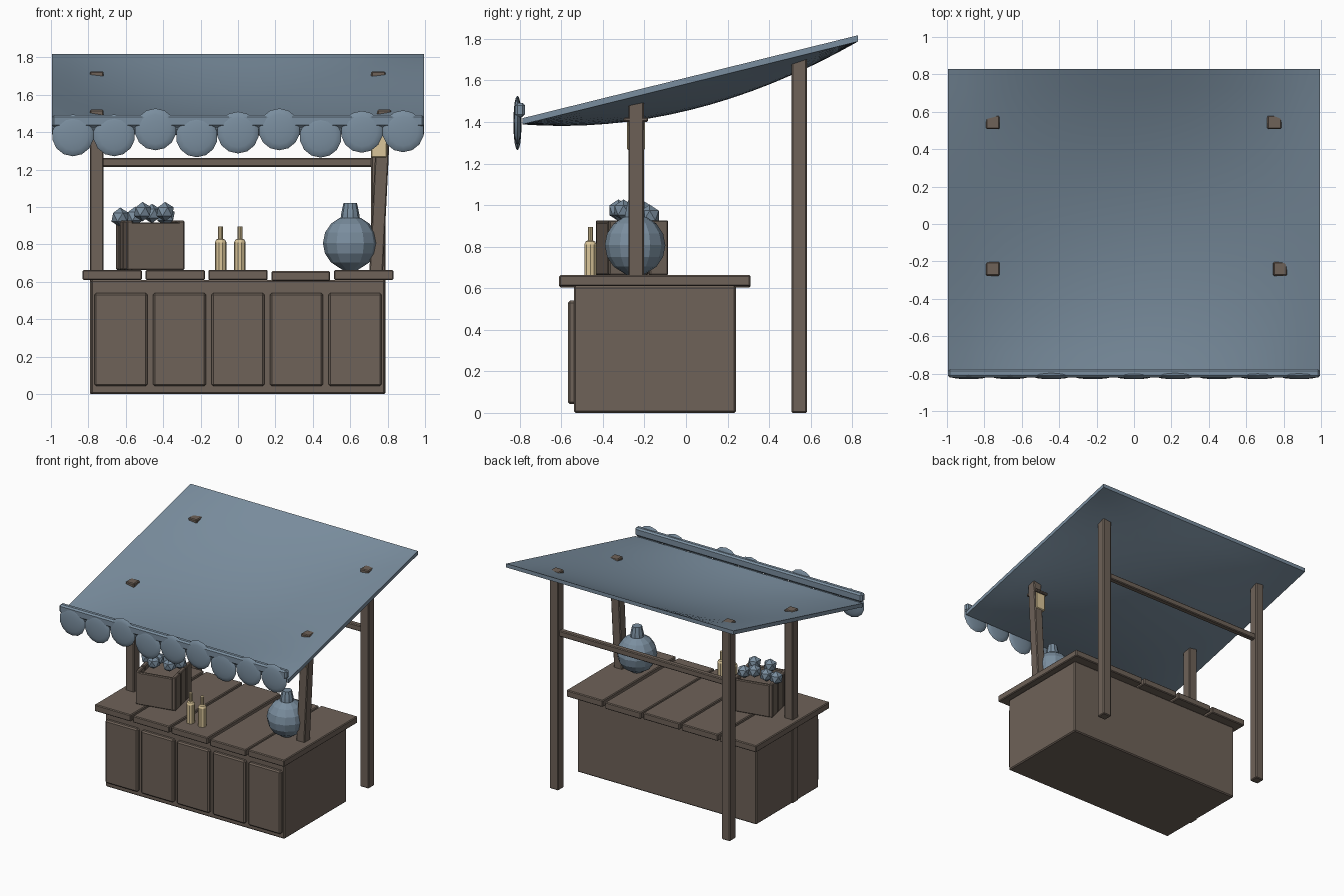
import bpy, bmesh, math
from mathutils import Matrix, Vector

if "Cube" in bpy.data.objects:
    bpy.data.objects.remove(bpy.data.objects["Cube"])


def mat(name, col):
    m = bpy.data.materials.new(name)
    m.diffuse_color = (*col, 1)
    m.use_nodes = True
    m.node_tree.nodes["Principled BSDF"].inputs["Base Color"].default_value = m.diffuse_color
    return m


WOOD = mat("brown wood", (0.156, 0.122, 0.098))
CLOTH = mat("blue grey", (0.195, 0.27, 0.345))
TAN = mat("pale tan", (0.70, 0.56, 0.32))


def finish(name, bm, m, smooth=None):
    bmesh.ops.recalc_face_normals(bm, faces=bm.faces)
    me = bpy.data.meshes.new(name)
    bm.to_mesh(me)
    bm.free()
    me.materials.append(m)
    ob = bpy.data.objects.new(name, me)
    bpy.context.collection.objects.link(ob)
    if smooth:
        bpy.ops.object.select_all(action='DESELECT')
        ob.select_set(True)
        bpy.context.view_layer.objects.active = ob
        bpy.ops.object.shade_smooth_by_angle(angle=math.radians(smooth))
    return ob


def box(name, lo, hi, m=WOOD, bevel=0.006, shift_top=0, matrix=None):
    """Bevelled box between two corners; shift_top leans it along x."""
    bm = bmesh.new()
    bmesh.ops.create_cube(bm, size=1)
    for v in bm.verts:
        top = v.co.z > 0
        v.co = Vector([lo[i] + (v.co[i] + 0.5) * (hi[i] - lo[i]) for i in range(3)])
        if top:
            v.co.x += shift_top
    if bevel:
        bmesh.ops.bevel(bm, geom=bm.edges[:], offset=bevel, segments=1, affect='EDGES')
    if matrix:
        bm.transform(matrix)
    return finish(name, bm, m)


def lathe(name, profile, centre, m, sides, smooth=None):
    """Revolve (radius, z) points around a vertical axis."""
    bm = bmesh.new()
    rings = []
    for r, z in profile:
        rings.append([bm.verts.new((centre[0] + r * math.cos(2 * math.pi * i / sides),
                                    centre[1] + r * math.sin(2 * math.pi * i / sides), z))
                      for i in range(sides)])
    for a, b in zip(rings, rings[1:]):
        for i in range(sides):
            j = (i + 1) % sides
            bm.faces.new((a[i], a[j], b[j], b[i]))
    bm.faces.new(rings[0][::-1])
    bm.faces.new(rings[-1])
    return finish(name, bm, m, smooth)


# Counter body, front panels and top planks
box("counter_body", (-0.785, -0.54, 0), (0.785, 0.24, 0.61), bevel=0.008)
for i in range(5):
    x = (i - 2) * 0.313
    box("front_panel", (x - 0.142, -0.568, 0.042), (x + 0.142, -0.53, 0.54), bevel=0.01)
    w, dz = (0.157, -0.006) if i == 3 else (0.159, 0)
    xc = (i - 2) * 0.336
    box("counter_plank", (xc - w, -0.61, 0.61 + dz), (xc + w, 0.31, 0.663 + dz))

# Posts; the right front one leans outwards
box("front_post_left", (-0.792, -0.277, 0), (-0.718, -0.203, 1.52))
box("front_post_right", (0.67, -0.277, 0), (0.743, -0.203, 1.52), shift_top=0.075)
box("back_post_left", (-0.792, 0.508, 0), (-0.718, 0.582, 1.725))
box("back_post_right", (0.712, 0.508, 0), (0.788, 0.582, 1.725))
box("back_rail", (-0.74, 0.523, 1.215), (0.74, 0.567, 1.262))

# Lantern on the right front post
box("lantern", (0.71, -0.285, 1.265), (0.797, -0.197, 1.405), TAN)
box("lantern_cap", (0.695, -0.3, 1.40), (0.812, -0.182, 1.422))

# Sagging cloth roof: a grid given thickness
bm = bmesh.new()
bmesh.ops.create_grid(bm, x_segments=20, y_segments=16, size=1)
for v in bm.verts:
    x, t = v.co.x, v.co.y
    y = 0.02 + t * 0.808
    z = 1.42 + 0.247 * (y + 0.78)
    v.co = (x * 0.995, y, z - 0.13 * (1 - t * t) * (1 - x * x))
low = bmesh.ops.duplicate(bm, geom=bm.verts[:] + bm.edges[:] + bm.faces[:])
for v in [g for g in low["geom"] if isinstance(g, bmesh.types.BMVert)]:
    v.co.z -= 0.03
rim = [e for e in bm.edges if e.is_boundary]
bmesh.ops.bridge_loops(bm, edges=rim)
finish("cloth_roof", bm, CLOTH, 40)

# Valance strip and rounded scallops along the front edge
box("valance_strip", (-0.995, -0.822, 1.425), (0.995, -0.775, 1.492), CLOTH, bevel=0.012)
heights = [1.383, 1.383, 1.415, 1.378, 1.398, 1.415, 1.376, 1.402, 1.405]
for i, z in enumerate(heights):
    bm = bmesh.new()
    bmesh.ops.create_uvsphere(bm, u_segments=14, v_segments=8, radius=0.112)
    bm.transform(Matrix.Translation(((i - 4) * 0.2207, -0.811, z))
                 @ Matrix.Diagonal((1, 0.17, 1, 1)) @ Matrix.Rotation(math.pi / 2, 4, 'X'))
    finish("scallop", bm, CLOTH, 60)

# Turned crate with side slats
turn = Matrix.Translation((-0.47, -0.26, 0)) @ Matrix.Rotation(math.radians(12), 4, 'Z')
box("crate_fill", (-0.13, -0.13, 0.663), (0.13, 0.13, 0.89), bevel=0, matrix=turn)
for s in (-1, 1):
    a, b = sorted((s * 0.122, s * 0.148))
    box("crate_wall", (-0.135, a, 0.663), (0.135, b, 0.918), matrix=turn)
    c, d = sorted((s * 0.125, s * 0.157))
    for k in (-0.1, 0, 0.1):
        box("crate_slat", (c, k - 0.046, 0.663), (d, k + 0.046, 0.927), matrix=turn)

# Round fruit in the crate
for x, y, z in [(-0.63, -0.23, 0.945), (-0.51, -0.325, 0.975), (-0.39, -0.30, 0.975),
                (-0.55, -0.22, 0.95), (-0.46, -0.20, 0.965), (-0.385, -0.175, 0.95)]:
    bm = bmesh.new()
    bmesh.ops.create_icosphere(bm, subdivisions=1, radius=0.052,
                               matrix=Matrix.Translation((x, y, z)))
    finish("fruit", bm, CLOTH)

# Two bottles
for x in (-0.093, 0.01):
    lathe("bottle", [(0.031, 0.66), (0.031, 0.81), (0.024, 0.825), (0.013, 0.83), (0.013, 0.895)],
          (x, -0.46), TAN, 10)

# Round jar with neck
body = [(0.146 * math.sin(a), 0.807 - 0.146 * math.cos(a))
        for a in [math.pi * k / 8 for k in range(1, 8)]]
lathe("jar", [(0.04, 0.663)] + body[1:], (0.6, -0.245), CLOTH, 12)
lathe("jar_neck", [(0.052, 0.935), (0.048, 0.965), (0.036, 1.022)], (0.6, -0.245), CLOTH, 10)
